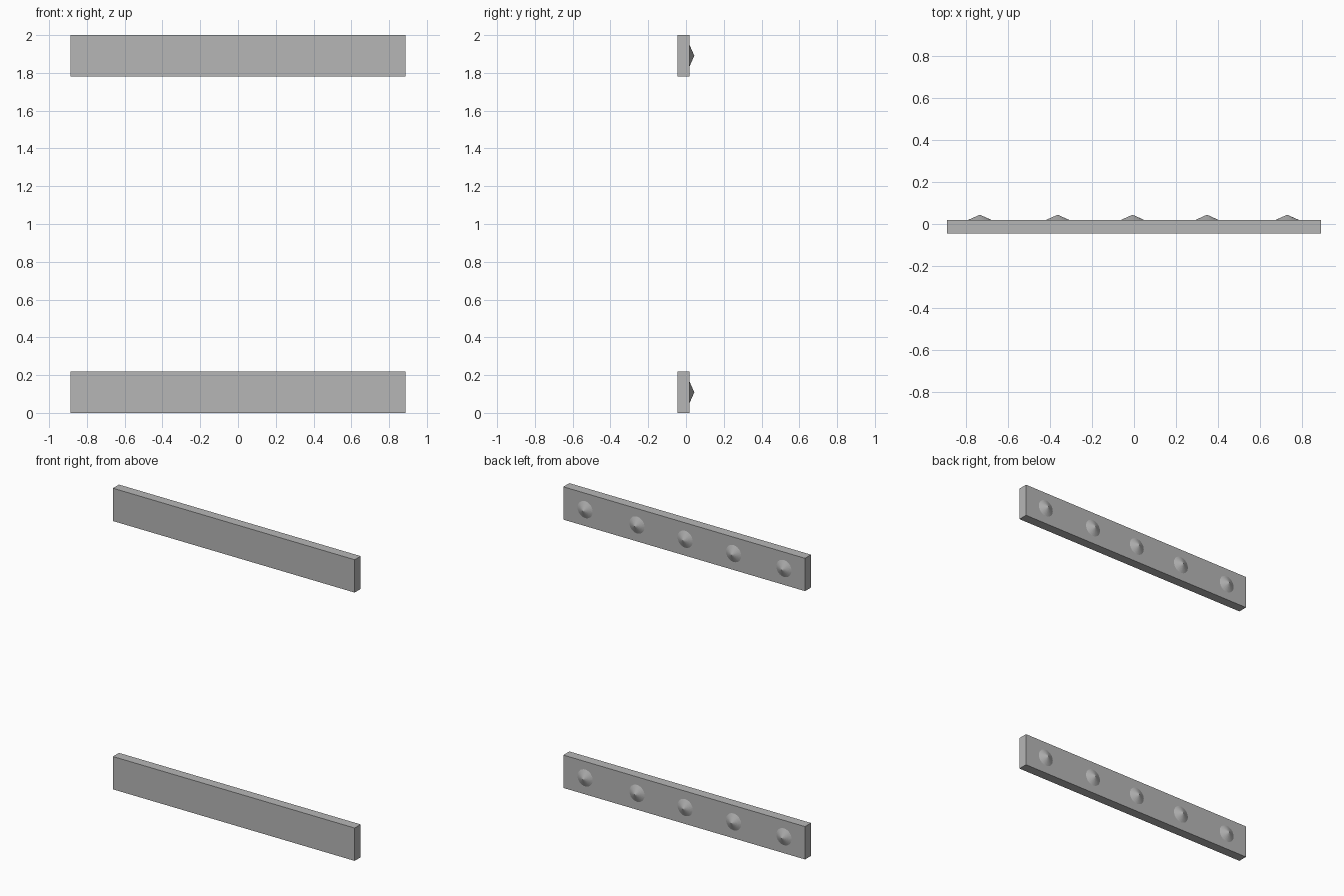
import bpy
from math import pi

if "Cube" in bpy.data.objects:
    bpy.data.objects.remove(bpy.data.objects["Cube"])

FRONT, BACK, TIP = -0.044, 0.019, 0.044
HALF_W, BAR_H = 0.888, 0.218
STUD_X = (-0.733, -0.363, -0.007, 0.347, 0.728)

# dark grey metal
metal = bpy.data.materials.new("dark_grey")
metal.diffuse_color = (0.47, 0.47, 0.47, 1)
metal.use_nodes = True
metal.node_tree.nodes["Principled BSDF"].inputs["Base Color"].default_value = metal.diffuse_color


def finish(name):
    ob = bpy.context.object
    ob.name = name
    ob.data.materials.append(metal)
    return ob


def bar(name, z):
    bpy.ops.mesh.primitive_cube_add(size=1, location=(0, (FRONT + BACK) / 2, z))
    ob = finish(name)
    ob.scale = (2 * HALF_W, BACK - FRONT, BAR_H)
    bpy.ops.object.transform_apply(location=False, rotation=False, scale=True)


def stud(name, x, z):
    # shallow cone pointing out of the back face
    bpy.ops.mesh.primitive_cone_add(vertices=32, radius1=0.056, depth=TIP - BACK,
                                    end_fill_type='NOTHING',
                                    location=(x, (BACK + TIP) / 2, z),
                                    rotation=(-pi / 2, 0, 0))
    finish(name)


# two identical rails, each with a row of five pointed studs
for label, z in (("lower", BAR_H / 2), ("upper", 2 - BAR_H / 2)):
    bar(f"{label}_rail", z)
    for i, x in enumerate(STUD_X, 1):
        stud(f"{label}_stud_{i}", x, z)
